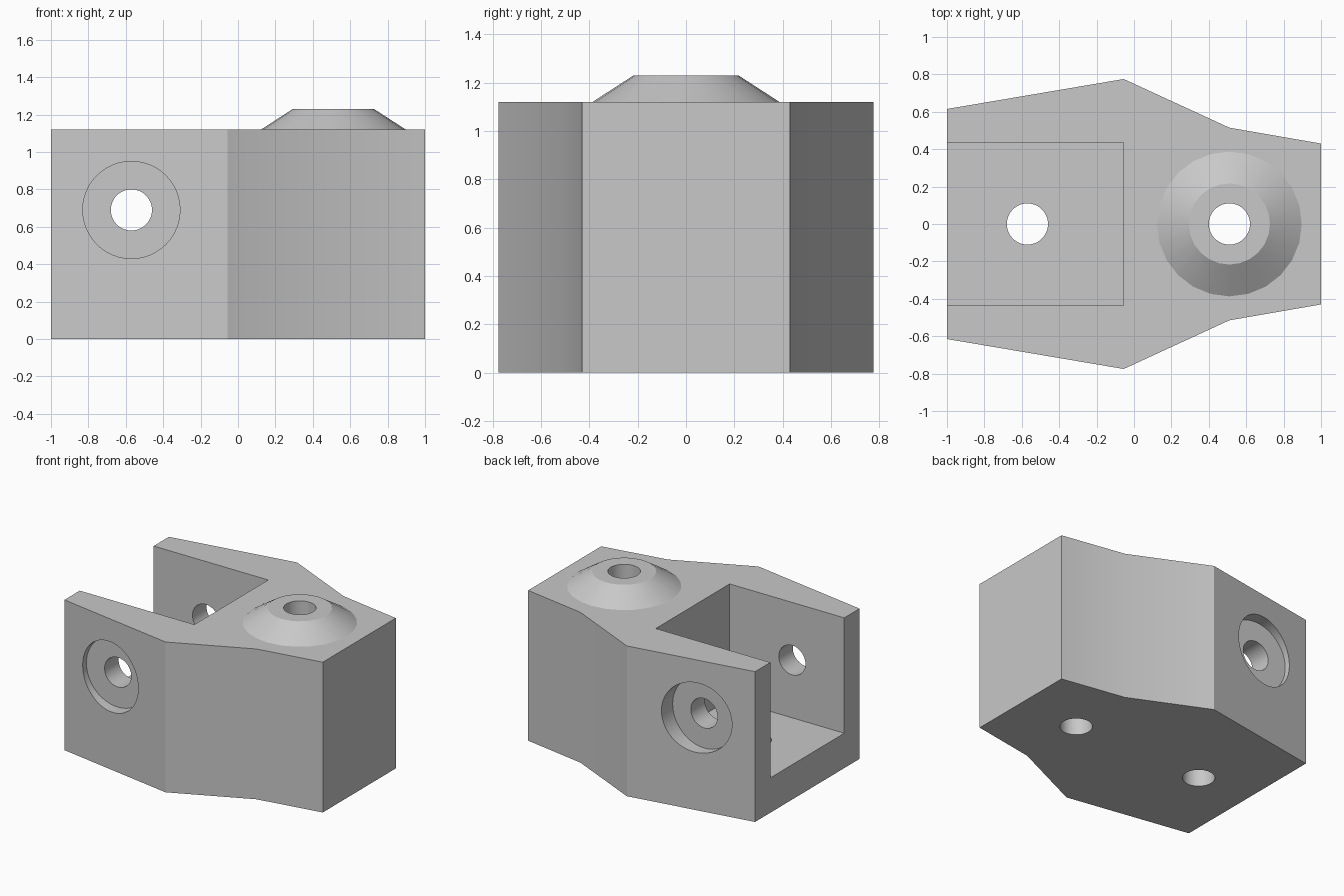
import bpy, bmesh, math
from mathutils import Matrix, Vector

if "Cube" in bpy.data.objects:
    bpy.data.objects.remove(bpy.data.objects["Cube"])

HEIGHT = 1.12
BOSS_X = 0.51
PIN_X, PIN_Z = -0.57, 0.69
SLOT_END, SLOT_HALF, SLOT_FLOOR = -0.055, 0.435, 0.26

grey = bpy.data.materials.new("plain grey")
grey.use_nodes = True
grey.diffuse_color = (0.58, 0.58, 0.58, 1)
grey.node_tree.nodes["Principled BSDF"].inputs["Base Color"].default_value = grey.diffuse_color


def make_object(name, bm):
    bmesh.ops.recalc_face_normals(bm, faces=bm.faces)
    mesh = bpy.data.meshes.new(name)
    bm.to_mesh(mesh)
    bm.free()
    mesh.materials.append(grey)
    obj = bpy.data.objects.new(name, mesh)
    bpy.context.collection.objects.link(obj)
    return obj


def box(name, low, high):
    bm = bmesh.new()
    low, high = Vector(low), Vector(high)
    bmesh.ops.create_cube(bm, size=1, matrix=Matrix.Translation((low + high) / 2)
                          @ Matrix.Diagonal((*(high - low), 1)))
    return make_object(name, bm)


def cylinder(name, centre, radius, depth, along_y=False, top=None, sides=48):
    bm = bmesh.new()
    turn = Matrix.Rotation(math.pi / 2 if along_y else 0, 4, "X")
    bmesh.ops.create_cone(bm, cap_ends=True, segments=sides, radius1=radius,
                          radius2=radius if top is None else top, depth=depth,
                          matrix=Matrix.Translation(centre) @ turn)
    return make_object(name, bm)


def combine(target, tool, operation):
    mod = target.modifiers.new(tool.name, "BOOLEAN")
    mod.operation, mod.solver, mod.object = operation, "EXACT", tool
    bpy.context.view_layer.objects.active = target
    bpy.ops.object.modifier_apply(modifier=mod.name)
    bpy.data.objects.remove(tool)


# Tapered body: half outline mirrored across y, then extruded upward
half = [(-1, 0.615), (-0.055, 0.775), (BOSS_X, 0.515), (1, 0.43)]
outline = [(x, -y) for x, y in half] + half[::-1]
bm = bmesh.new()
base = bm.faces.new([bm.verts.new((x, y, 0)) for x, y in outline])
raised = bmesh.ops.extrude_face_region(bm, geom=[base], use_keep_orig=True)["geom"]
bmesh.ops.translate(bm, vec=(0, 0, HEIGHT),
                    verts=[v for v in raised if isinstance(v, bmesh.types.BMVert)])
body = make_object("bracket_body", bm)

# Conical boss, its slope continued a little way into the body
rise, sink, slope = 0.11, 0.05, 0.17 / 0.11
boss = cylinder("boss", (BOSS_X, 0, HEIGHT + (rise - sink) / 2), 0.387 + sink * slope,
                rise + sink, top=0.217, sides=24)
combine(body, boss, "UNION")

# Open-ended slot
combine(body, box("slot", (-1.2, -SLOT_HALF, SLOT_FLOOR), (SLOT_END, SLOT_HALF, 1.5)),
        "DIFFERENCE")

# Upright bores through the boss and the slot floor
for x in (BOSS_X, PIN_X):
    combine(body, cylinder("bore", (x, 0, 0.6), 0.11, 3), "DIFFERENCE")

# Cross pin hole with a flat counterbore in each cheek
combine(body, cylinder("pin_hole", (PIN_X, 0, PIN_Z), 0.11, 3, along_y=True), "DIFFERENCE")
for side in (-1, 1):
    combine(body, cylinder("counterbore", (PIN_X, side * 0.8, PIN_Z), 0.26, 0.4, along_y=True),
            "DIFFERENCE")

# Smooth round surfaces, crisp edges
bpy.ops.object.select_all(action="DESELECT")
body.select_set(True)
bpy.context.view_layer.objects.active = body
bpy.ops.object.shade_smooth_by_angle(angle=math.radians(30))
